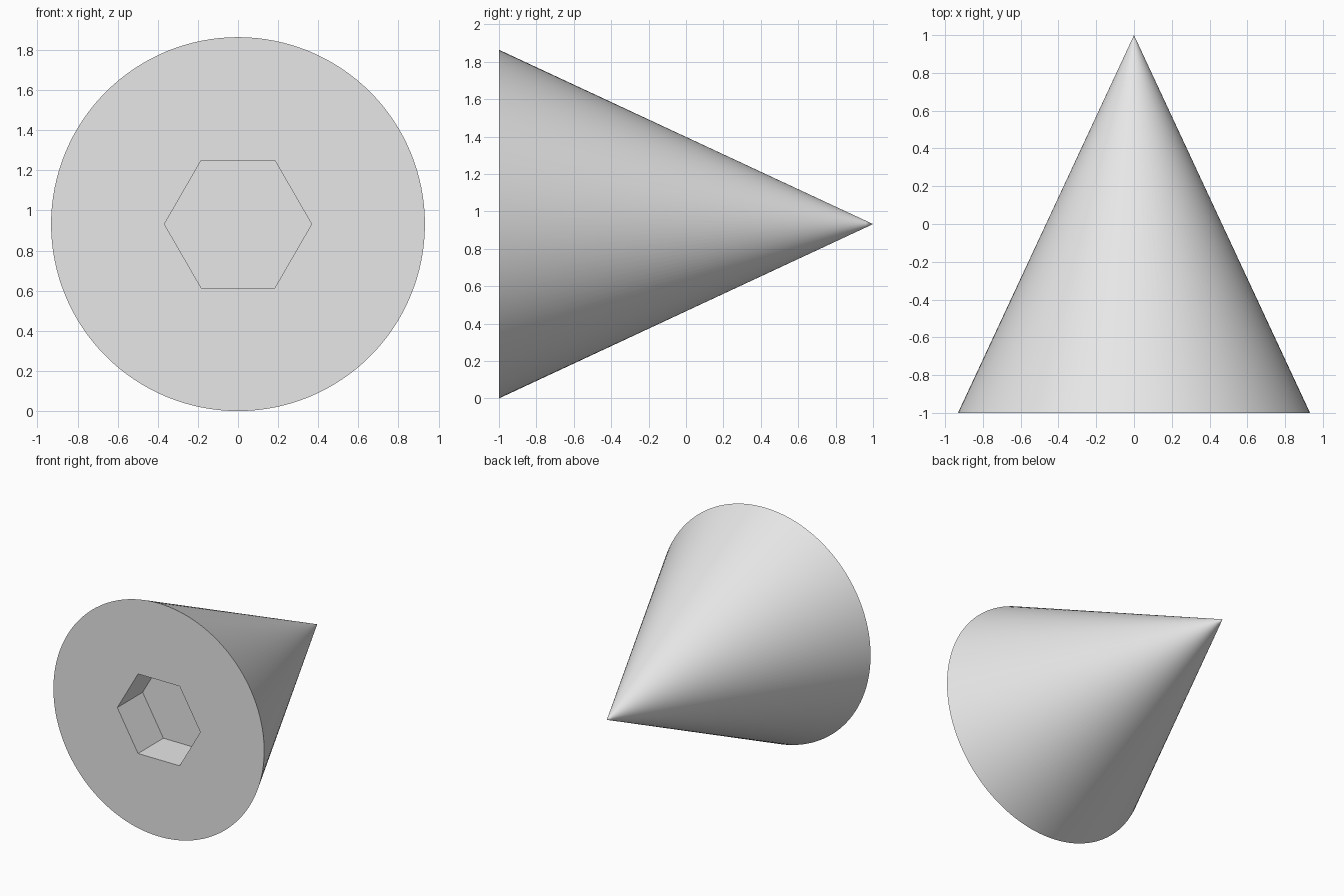
import bpy
import bmesh
import math

if "Cube" in bpy.data.objects:
    bpy.data.objects.remove(bpy.data.objects["Cube"])

BASE_R, HEX_R, DEPTH = 0.932, 0.367, 0.32
SEGMENTS = 128

grey = bpy.data.materials.new("plain grey")
grey.diffuse_color = (0.8, 0.8, 0.8, 1)
grey.use_nodes = True
grey.node_tree.nodes["Principled BSDF"].inputs["Base Color"].default_value = grey.diffuse_color

bm = bmesh.new()


def ring(radius, y, count):
    """Ring of vertices around the horizontal axis."""
    angles = [2 * math.pi * i / count for i in range(count)]
    return [bm.verts.new((radius * math.cos(a), y, BASE_R + radius * math.sin(a)))
            for a in angles]


def pairs(loop):
    return zip(loop, loop[1:] + loop[:1])


def bridge(a, b):
    for (a0, a1), (b0, b1) in zip(pairs(a), pairs(b)):
        bm.faces.new((a0, a1, b1, b0))


# Cone side, with one extra ring near the tip for clean shading
rim = ring(BASE_R, -1, SEGMENTS)
near_tip = ring(BASE_R * 0.02, 0.96, SEGMENTS)
bridge(rim, near_tip)
tip = bm.verts.new((0, 1, BASE_R))
for v0, v1 in pairs(near_tip):
    bm.faces.new((v0, v1, tip))

# Hexagonal socket walls and floor
mouth = ring(HEX_R, -1, 6)
floor = ring(HEX_R, -1 + DEPTH, 6)
bridge(mouth, floor)
bm.faces.new(floor)

# Flat base between the rim and the socket mouth
edges = [bm.edges.get(p) for loop in (rim, mouth) for p in pairs(loop)]
bmesh.ops.triangle_fill(bm, edges=edges, use_beauty=True, normal=(0, -1, 0))
bmesh.ops.recalc_face_normals(bm, faces=bm.faces)

mesh = bpy.data.meshes.new("cone_with_socket")
bm.to_mesh(mesh)
bm.free()
mesh.materials.append(grey)
cone = bpy.data.objects.new("cone_with_socket", mesh)
bpy.context.collection.objects.link(cone)

# Smooth side, crisp rim and socket
bpy.context.view_layer.objects.active = cone
cone.select_set(True)
bpy.ops.object.shade_smooth_by_angle(angle=math.radians(30))
